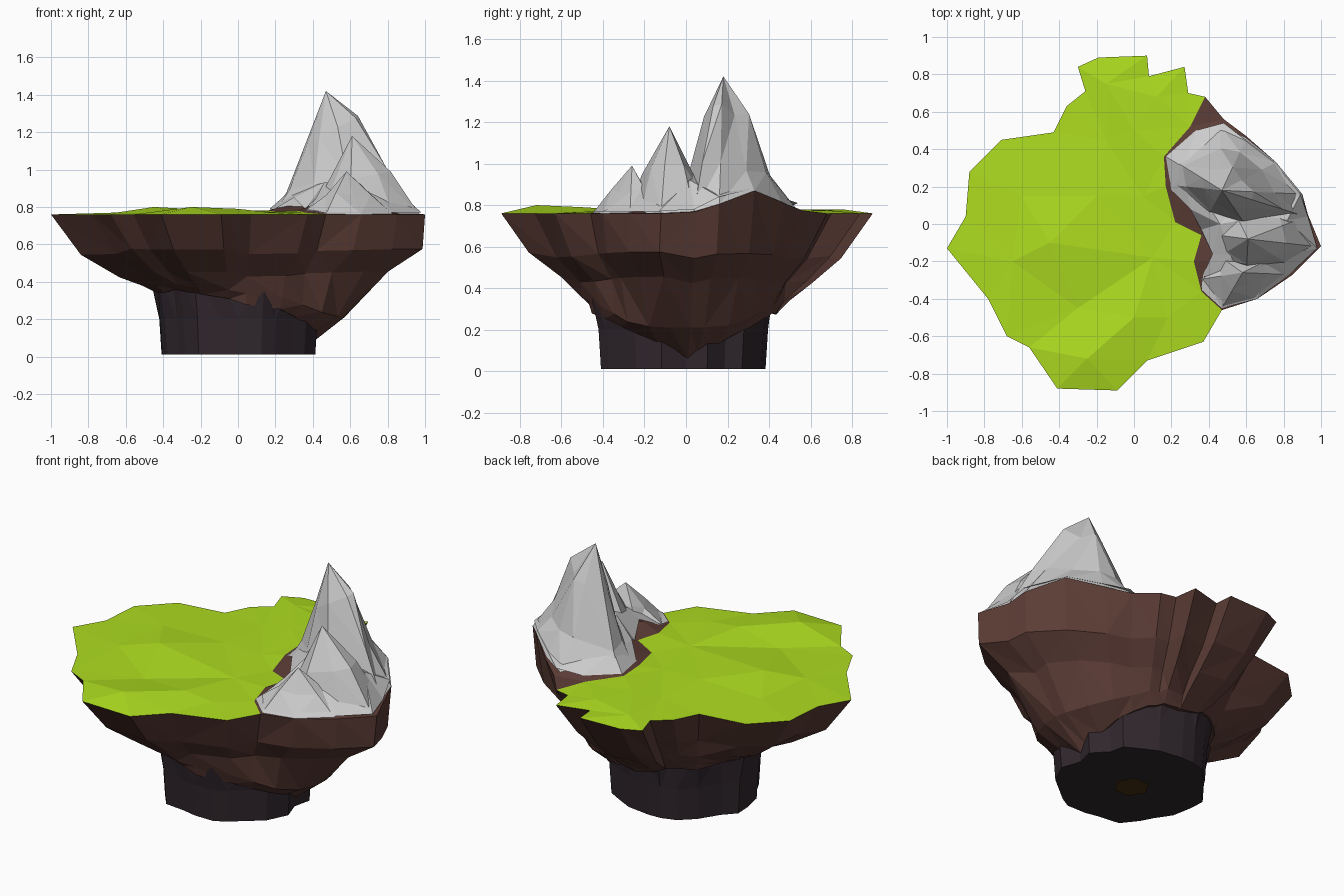
import bpy, random
from math import cos, sin, pi, atan2, hypot, exp
from mathutils import Vector
from mathutils.geometry import delaunay_2d_cdt

if "Cube" in bpy.data.objects:
    bpy.data.objects.remove(bpy.data.objects["Cube"])

random.seed(4)


def material(name, rgb):
    m = bpy.data.materials.new(name)
    m.diffuse_color = (*rgb, 1)
    m.use_nodes = True
    m.node_tree.nodes["Principled BSDF"].inputs["Base Color"].default_value = m.diffuse_color
    return m


def make(name, verts, faces, mat=None):
    me = bpy.data.meshes.new(name)
    me.from_pydata(verts, [], faces)
    me.update()
    ob = bpy.data.objects.new(name, me)
    bpy.context.collection.objects.link(ob)
    if mat:
        me.materials.append(mat)
    return ob


def loft(name, rings, mat=None, apex=None, cap=False):
    """Skin rings listed from top to bottom (counter-clockwise)."""
    n = len(rings[0])
    verts = [v for r in rings for v in r]
    faces = []
    for k in range(len(rings) - 1):
        for i in range(n):
            a, b = k * n + i, k * n + (i + 1) % n
            if random.random() < 0.5:
                faces += [(a, a + n, b + n), (a, b + n, b)]
            else:
                faces += [(a, a + n, b), (b, a + n, b + n)]
    if apex:
        verts.append(apex)
        faces += [(i, (i + 1) % n, len(verts) - 1) for i in range(n)]
    if cap:
        s = (len(rings) - 1) * n
        faces.append([s + i for i in reversed(range(n))])
    return make(name, verts, faces, mat)


def sheet(name, outline, inner, mat=None):
    """Triangulated surface inside an outline with extra inner points."""
    pts = outline + inner
    res = delaunay_2d_cdt([Vector(p[:2]) for p in pts], [],
                          [list(range(len(outline)))], 1, 1e-5)
    verts = [(c.x, c.y, pts[o[0]][2] if o else 0.77)
             for c, o in zip(res[0], res[3])]
    return make(name, verts, [list(f) for f in res[2]], mat)


grass_mat = material("grass", (0.42, 0.72, 0.014))
earth_mat = material("earth", (0.105, 0.045, 0.036))
rock_mat = material("dark_rock", (0.03, 0.02, 0.026))
clay_mat = material("clay", (0.06, 0.03, 0.006))

# Island rim, counter-clockwise from the back right notch
rim_xy = [(.38, .68), (.29, .70), (.27, .84), (.08, .79), (.07, .90), (-.19, .89),
          (-.30, .84), (-.26, .71), (-.36, .63), (-.43, .49), (-.71, .45),
          (-.88, .28), (-.90, .04), (-1, -.13), (-.78, -.40), (-.68, -.60),
          (-.56, -.66), (-.41, -.88), (-.09, -.89), (.07, -.73), (.37, -.63),
          (.47, -.46), (.66, -.40), (.85, -.27), (1, -.12), (.93, .05),
          (.90, .16), (.76, .33), (.60, .47), (.48, .56)]
GRASS_N = 22


def rim_z(x, y):
    return 0.76 + (0.11 * exp(-((y - .32) / .17) ** 2) if x > .45 else 0)


rim = [(x, y, rim_z(x, y)) for x, y in rim_xy]

# Earth bowl: rim tapering to the rock, with a tongue hanging down on the right
rings = [rim, [], [], [], []]
for x, y, z in rim:
    a, r = atan2(y, x), hypot(x, y)
    c = max(0, cos(a))
    j = random.uniform(-.02, .02)
    tongue = c ** 4
    r1 = r * (.84 + .15 * c ** 3)
    r2 = max(.5, r * (.65 + .14 * c ** 2 + .05 * max(0, sin(a)) + j))
    low_z = .29 - .07 * min(0, cos(a)) - .22 * c ** 3 + j
    low_r = .445 - .075 * tongue
    r3, z3 = r2 + (low_r - r2) * .65, .43 + (low_z - .43) * .6
    r3, z3 = r3 + (.57 - r3) * tongue, z3 + (.21 - z3) * tongue
    for ring, rr, zz in zip(rings[1:], (r1, r2, r3, low_r),
                            (.56 + j, .44 + j, z3, low_z)):
        ring.append((rr * cos(a), rr * sin(a) - .01, zz))
# Tuck the lower lip into the rock
rings.append([(x * .8, y * .8, z + .02) for x, y, z in rings[-1]])
loft("earth_bowl", rings, earth_mat)

# Grass meadow and the bare earth under the mountain share one inner border
border = [(.36, -.36, .77), (.32, -.20, .78), (.36, -.06, .78), (.22, .01, .77),
          (.17, .20, .78), (.16, .36, .78), (.30, .52, .77)]
tufts = [(-.45, -.10, .80), (.10, -.18, .77), (-.30, -.45, .76), (0, -.50, .79),
         (-.65, -.20, .77), (-.60, .15, .77), (-.20, .15, .775), (0, .50, .78),
         (.05, .15, .77), (-.15, .75, .78), (-.25, -.72, .80), (.18, -.5, .77),
         (-.15, .45, .765), (.12, .68, .775)]
sheet("grass_meadow", rim[:GRASS_N] + border, tufts, grass_mat)
sheet("bare_earth", rim[GRASS_N - 1:] + [rim[0]] + border[::-1],
      [(.32, .35, .85), (.42, -.2, .82), (.6, 0, .85)], earth_mat)

# Dark rock foot with jagged slabs
N = 24
foot = [[], [], []]
for i in range(N):
    a = 2 * pi * i / N + random.uniform(-.06, .06)
    r = random.uniform(.37, .425)
    for ring, k, z in zip(foot, (1.10 + .05 * (i % 2), 1.03, 1),
                          (random.uniform(.42, .48), .20, .01)):
        ring.append((r * k * cos(a), r * k * sin(a) - .02, z))
loft("rock_foot", foot, rock_mat, cap=True)

# Small clay patch underneath
make("clay_patch", [(.1 * cos(i * pi / 6) * (1 - .15 * (i % 2)),
                     .1 * sin(i * pi / 6) * (1 - .15 * (i % 2)) - .02, 0)
                    for i in range(12)], [list(reversed(range(12)))], clay_mat)


# Stone peaks: base outline drawn in towards an apex
def peak(name, base, apex, levels, lean=0.0):
    rings = [[(x, y, rim_z(x, y)) for x, y in base]]
    for t, z in levels:
        ring = []
        for x, y in base:
            k = t + random.uniform(-.07, .07)
            ring.append((x + (apex[0] - x) * k, y + (apex[1] - y) * k,
                         z + lean * (x - apex[0]) + random.uniform(-.02, .02)))
        rings.append(ring)
    loft(name, rings[::-1], apex=apex)


peak("main_peak", [(.19, .21), (.38, .02), (.62, -.04), (.92, .04),
                   (.90, .16), (.76, .33), (.60, .46), (.46, .53), (.18, .36)],
     (.47, .18, 1.42), [(.29, .93), (.62, 1.20)], .16)
peak("middle_peak", [(.37, -.05), (.43, -.19), (.60, -.28), (.83, -.22), (.97, -.12),
                     (.92, .04), (.76, .12), (.52, .10)],
     (.61, -.08, 1.18), [(.4, .93)], .14)
peak("small_peak", [(.33, -.30), (.47, -.45), (.66, -.40), (.83, -.27),
                    (.78, -.16), (.44, -.16)],
     (.58, -.26, .99), [(.5, .87)])

# Rubble skirt filling the saddles between the peaks
sheet("stone_skirt", [(.17, .36, .79), (.20, .18, .79), (.30, .08, .85), (.36, -.03, .79),
                      (.42, -.16, .85), (.37, -.27, .79), (.36, -.35, .78),
                      (.47, -.45, .77), (.66, -.40, .77), (.83, -.27, .77), (.98, -.13, .77),
                      (.93, .04, .78), (.89, .16, .84), (.75, .33, .88), (.48, .54, .81),
                      (.33, .50, .79)],
      [(.27, .30, .88), (.46, 0, .93), (.52, -.17, .89), (.68, .04, .95),
       (.82, .02, .92), (.72, -.18, .89)])
